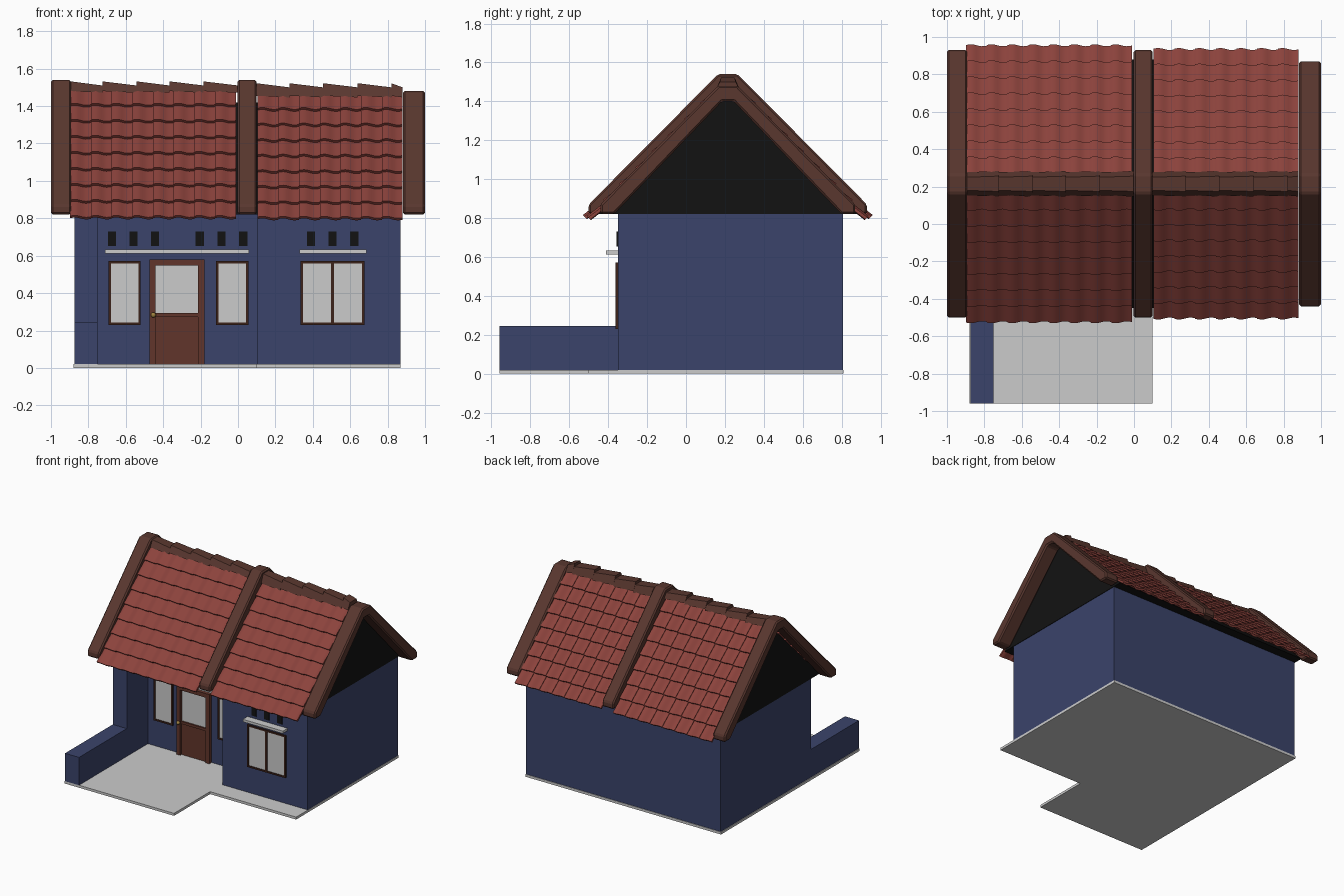
import bpy, bmesh, math
from mathutils import Vector

if "Cube" in bpy.data.objects:
    bpy.data.objects.remove(bpy.data.objects["Cube"])


def mat(name, rgb):
    m = bpy.data.materials.new(name)
    m.diffuse_color = (*rgb, 1)
    m.use_nodes = True
    m.node_tree.nodes["Principled BSDF"].inputs["Base Color"].default_value = m.diffuse_color
    return m


BLUE = mat("wall_blue", (0.043, 0.057, 0.145))
RED = mat("tile_red", (0.26, 0.055, 0.045))
BROWN = mat("trim_brown", (0.10, 0.038, 0.028))
WOOD = mat("door_wood", (0.12, 0.036, 0.024))
DARK = mat("frame_dark", (0.045, 0.016, 0.010))
BLACK = mat("roof_black", (0.006, 0.006, 0.006))
GOLD = mat("knob_brass", (0.35, 0.22, 0.05))
YC = 0.215            # ridge line
R2 = math.sqrt(0.5)


def finish(bm, name, m=None):
    bmesh.ops.recalc_face_normals(bm, faces=bm.faces[:])
    me = bpy.data.meshes.new(name)
    bm.to_mesh(me)
    bm.free()
    ob = bpy.data.objects.new(name, me)
    bpy.context.collection.objects.link(ob)
    if m:
        me.materials.append(m)
    return ob


def prism(name, pts, a, b, axis, m=None):
    """Extrude a polygon along z (pts = x,y) or along x (pts = y,z)."""
    bm = bmesh.new()
    put = (lambda p, t: (p[0], p[1], t)) if axis == 'z' else (lambda p, t: (t, p[0], p[1]))
    lo = [bm.verts.new(put(p, a)) for p in pts]
    hi = [bm.verts.new(put(p, b)) for p in pts]
    bm.faces.new(lo)
    bm.faces.new(hi)
    n = len(pts)
    for i in range(n):
        j = (i + 1) % n
        bm.faces.new((lo[i], lo[j], hi[j], hi[i]))
    return finish(bm, name, m)


def box(name, x0, x1, y0, y1, z0, z1, m=None):
    return prism(name, [(x0, y0), (x1, y0), (x1, y1), (x0, y1)], z0, z1, 'z', m)


def gable(half):
    """Mirror a half profile of (distance from ridge, z) into a closed outline."""
    return [(YC - d, z) for d, z in half] + [(YC + d, z) for d, z in reversed(half)]


# Floor slab and walls
prism("floor_slab", [(-.88, -.96), (.10, -.96), (.10, -.5), (.87, -.5), (.87, .81), (-.88, .81)],
      0, .02, 'z')
prism("house_walls", [(-.875, -.35), (-.75, -.35), (-.75, -.08), (.105, -.08), (.105, -.35),
                      (.868, -.35), (.868, .806), (-.875, .806)], .02, .82, 'z', BLUE)
box("porch_low_wall", -.875, -.75, -.96, -.35, .02, .245, BLUE)

# Roof core
prism("roof_core", gable([(.665, .82), (.06, 1.42)]), -.88, .872, 'x', BLACK)


# Roof bands over the tiles
def band(name, x0, x1, off):
    outer = [(.715 + off, .82), (.715 + off, .87), (.05, 1.54 + off)]
    inner = [(.03, 1.46 + off), (.645 + off, .82)]
    pts = ([(YC - d, z) for d, z in outer] + [(YC + d, z) for d, z in reversed(outer)]
           + [(YC + d, z) for d, z in reversed(inner)] + [(YC - d, z) for d, z in inner])
    ob = prism(name, pts, x0, x1, 'x', BROWN)
    bv = ob.modifiers.new("bevel", 'BEVEL')
    bv.width, bv.segments = .01, 1


band("roof_band_left", -1.0, -.892, 0)
band("roof_band_middle", -.002, .1, 0)
band("roof_band_right", .882, 1.0, -.06)


# Wavy overlapping roof tiles
def tiles(name, x0, x1, cols, eave, top, side):
    bm = bmesh.new()
    w, rows, seg = (x1 - x0) / cols, 8, 8
    pitch = (eave - .06) / rows

    def point(x, d, h):
        return bm.verts.new((x, YC + side * (d + h * R2), top - d + h * R2))
    for r in range(rows):
        d0 = eave - r * pitch
        d1 = max(d0 - pitch - .015, .02)
        for c in range(cols):
            rings = []
            for k in range(seg + 1):
                u = k / seg
                h = .006 * math.sin(2 * math.pi * u) - .005 * u - .004
                x = x0 + w * (c + u)
                rings.append([point(x, d0, h), point(x, d1, h - .018),
                              point(x, d1, h - .032), point(x, d0, h - .016)])
            for a, b in zip(rings, rings[1:]):
                for i in range(4):
                    j = (i + 1) % 4
                    bm.faces.new((a[i], a[j], b[j], b[i]))
            bm.faces.new(rings[0])
            bm.faces.new(rings[-1])
    ob = finish(bm, name, RED)
    bpy.ops.object.select_all(action='DESELECT')
    ob.select_set(True)
    bpy.context.view_layer.objects.active = ob
    bpy.ops.object.shade_smooth_by_angle(angle=math.radians(30))


for label, side in (("front", -1), ("back", 1)):
    tiles(f"tiles_left_{label}", -.897, -.012, 8, .745, 1.56, side)
    tiles(f"tiles_right_{label}", .105, .88, 7, .725, 1.535, side)


# Ridge caps, each sloping down to the right
def ridge(name, xs, zt, zb):
    for i, (a, b) in enumerate(zip(xs, xs[1:])):
        bm = bmesh.new()
        rings = []
        for x, dz, g in ((a, 0, 0), (b, -.022, .006)):
            prof = gable([(.062 + g, zb + dz * .4), (.035 + g, zt + dz)])
            rings.append([bm.verts.new((x, y, z)) for y, z in prof])
        for j in range(4):
            k = (j + 1) % 4
            bm.faces.new((rings[0][j], rings[0][k], rings[1][k], rings[1][j]))
        bm.faces.new(rings[0])
        bm.faces.new(rings[1])
        finish(bm, f"{name}_{i + 1}", BROWN)


ridge("ridge_cap_left", [-.895, -.725, -.543, -.365, -.185, 0], 1.532, 1.48)
ridge("ridge_cap_right", [.1, .275, .455, .64, .82, .88], 1.522, 1.455)


# Frame made of four bars
def frame(name, x0, x1, z0, z1, y, t, depth, m, sill=True):
    box(name + "_left", x0, x0 + t, y - depth, y, z0, z1, m)
    box(name + "_right", x1 - t, x1, y - depth, y, z0, z1, m)
    box(name + "_top", x0 + t, x1 - t, y - depth, y, z1 - t, z1, m)
    if sill:
        box(name + "_bottom", x0 + t, x1 - t, y - depth, y, z0, z0 + t, m)


# Windows
for i, (x0, x1, y) in enumerate([(-.692, -.52, -.08), (-.118, .056, -.08),
                                 (.335, .51, -.35), (.5, .677, -.35)]):
    frame(f"window_frame_{i + 1}", x0, x1, .23, .572, y, .013, .012, DARK)
    box(f"window_glass_{i + 1}", x0 + .013, x1 - .013, y - .006, y, .243, .559)

# Door
frame("door_frame", -.473, -.18, .02, .58, -.08, .033, .03, WOOD, False)
box("door_lower_panel", -.44, -.213, -.093, -.08, .02, .272, WOOD)
box("door_rail", -.44, -.213, -.102, -.08, .272, .293, WOOD)
box("door_glass", -.44, -.213, -.09, -.08, .293, .547)
bpy.ops.mesh.primitive_uv_sphere_add(segments=12, ring_count=8, radius=.014,
                                     location=(-.452, -.12, .283))
knob = bpy.context.object
knob.name = "door_knob"
knob.data.materials.append(GOLD)
bpy.ops.object.shade_smooth_by_angle()

# Ledges and vents above the openings
box("ledge_left", -.71, .06, -.14, -.08, .612, .632)
box("ledge_right", .33, .688, -.41, -.35, .612, .632)
for i, x in enumerate((-.674, -.558, -.444, -.204, -.088, .028, .39, .505, .621)):
    y = -.35 if x > .1 else -.08
    box(f"vent_{i + 1}", x - .022, x + .022, y - .006, y, .653, .73, BLACK)
